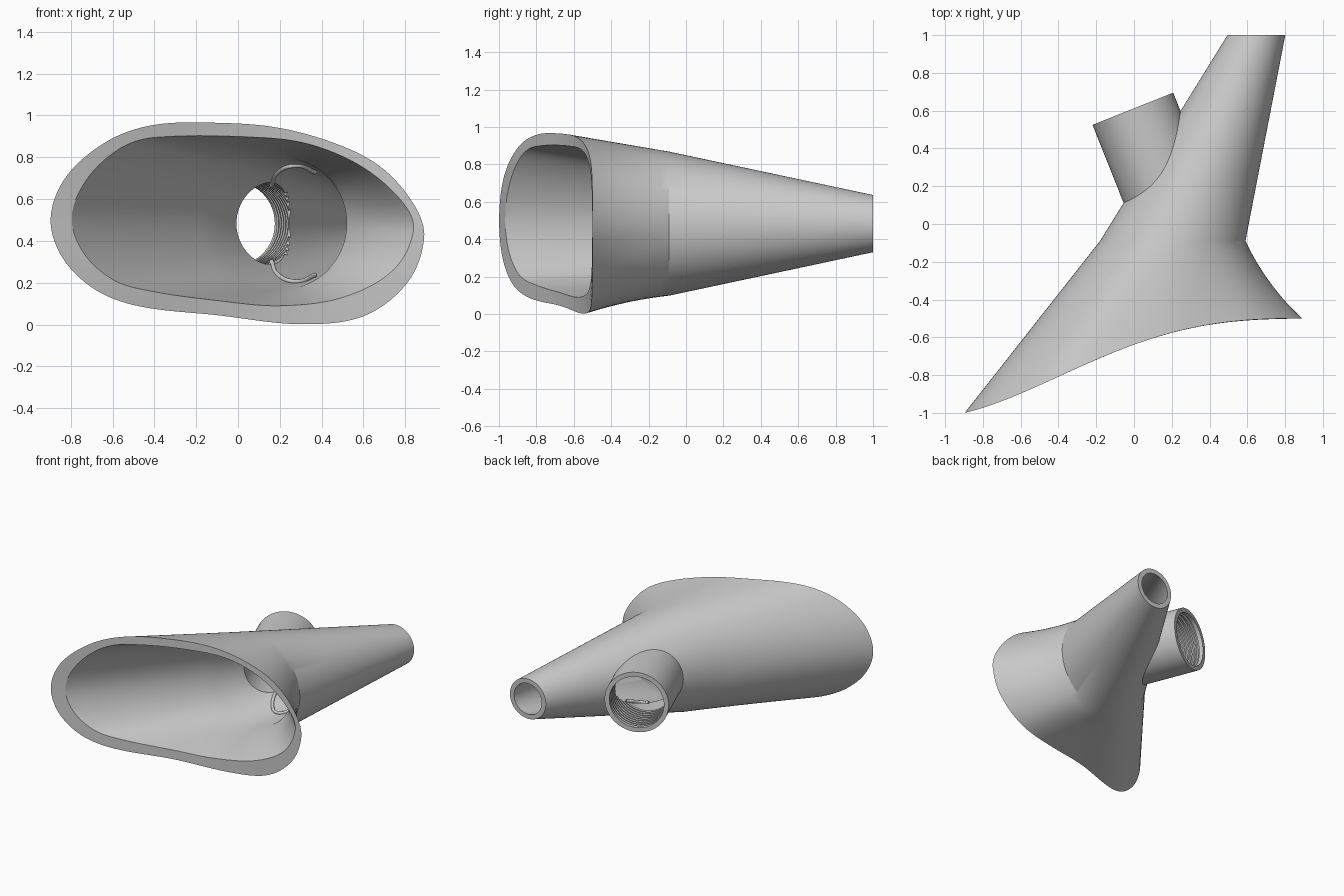
import bpy, bmesh
from math import sin, cos, atan2, pi, radians
from mathutils import Vector

if "Cube" in bpy.data.objects:
    bpy.data.objects.remove(bpy.data.objects["Cube"], do_unlink=True)

grey = bpy.data.materials.new("plain grey")
grey.use_nodes = True
GREY = (0.58, 0.58, 0.58, 1)
grey.diffuse_color = GREY
grey.node_tree.nodes["Principled BSDF"].inputs["Base Color"].default_value = GREY

SEAM_Y = -0.09      # where the flared mouth meets the cone
MID_Z = 0.483


def loft(name, rings):
    """Closed solid through equal-length rings, capped at both ends."""
    bm = bmesh.new()
    loops = [[bm.verts.new(p) for p in ring] for ring in rings]
    n = len(loops[0])
    for a, b in zip(loops, loops[1:]):
        for i in range(n):
            j = (i + 1) % n
            bm.faces.new((a[i], a[j], b[j], b[i]))
    bm.faces.new(loops[0])
    bm.faces.new(loops[-1])
    bmesh.ops.recalc_face_normals(bm, faces=bm.faces)
    mesh = bpy.data.meshes.new(name)
    bm.to_mesh(mesh)
    bm.free()
    mesh.materials.append(grey)
    obj = bpy.data.objects.new(name, mesh)
    bpy.context.collection.objects.link(obj)
    return obj


def boolean(obj, other, operation):
    mod = obj.modifiers.new(operation, "BOOLEAN")
    mod.operation, mod.solver, mod.object = operation, "EXACT", other
    bpy.context.view_layer.objects.active = obj
    bpy.ops.object.modifier_apply(modifier=mod.name)
    bpy.data.objects.remove(other, do_unlink=True)


def mouth_y(x):
    """Sweep of the mouth edge, from far left-front to the short side."""
    v = 1 - (x + 0.9) / 1.79
    return -0.5 - 0.5 * (0.3 * v**2 + 2.6 * v**3 - 1.9 * v**4)


def outline(points, steps=7):
    """Closed smooth curve through (x, z) points, laid on the mouth sweep."""
    pts = [Vector(p) for p in points]
    n = len(pts)
    result = []
    for i in range(n):
        a, b, c, d = (pts[(i + k) % n] for k in (-1, 0, 1, 2))
        # tangents scaled to the local span to avoid overshoot
        span = (c - b).length
        m0 = (c - a).normalized() * span
        m1 = (d - b).normalized() * span
        for k in range(steps):
            t = k / steps
            p = (b * (2*t**3 - 3*t**2 + 1) + m0 * (t**3 - 2*t**2 + t)
                 + c * (3*t**2 - 2*t**3) + m1 * (t**3 - t**2))
            result.append(Vector((p.x, mouth_y(p.x), p.y)))
    return result


def angles(rim):
    return [atan2((p.z - MID_Z) / 0.48, p.x / 0.9) for p in rim]


def cone_ring(rim, y, r_seam, r_end):
    t = (y - SEAM_Y) / (1 - SEAM_Y)
    r = r_seam + (r_end - r_seam) * t
    cx = 0.205 + 0.443 * t
    return [Vector((cx + r * cos(a), y, MID_Z + r * sin(a))) for a in angles(rim)]


def flare_ring(rim, t, r_seam, r_end):
    """Slightly curved blend from the mouth outline to the seam circle."""
    seam = cone_ring(rim, SEAM_Y, r_seam, r_end)
    ring = []
    for p, q, a in zip(rim, seam, angles(rim)):
        ctrl = (p + q) / 2 + Vector((-0.03, -0.04, 0)) * max(cos(a), 0)
        ring.append(p * (1 - t)**2 + ctrl * 2 * t * (1 - t) + q * t * t)
    return ring


def shrink(rim, f):
    return [Vector((p.x * f, mouth_y(p.x * f), MID_Z + (p.z - MID_Z) * f)) for p in rim]


outer_rim = outline([(0.89, 0.41), (0.85, 0.56), (0.7, 0.74), (0.5, 0.853), (0.2, 0.94),
                     (-0.1, 0.965), (-0.4, 0.955), (-0.62, 0.88), (-0.82, 0.71),
                     (-0.896, 0.51), (-0.84, 0.32), (-0.68, 0.165), (-0.47, 0.087),
                     (-0.1, 0.045), (0.3, 0.002), (0.6, 0.04), (0.81, 0.2)])
inner_rim = outline([(0.838, 0.45), (0.79, 0.58), (0.6, 0.75), (0.35, 0.86), (0.1, 0.895),
                     (-0.4, 0.895), (-0.57, 0.84), (-0.73, 0.69), (-0.8, 0.51),
                     (-0.74, 0.34), (-0.59, 0.21), (-0.4, 0.157), (-0.1, 0.115),
                     (0.2, 0.09), (0.5, 0.13), (0.74, 0.26)])
STEPS = [i / 10 for i in range(11)]
OUTER, INNER = (0.385, 0.153), (0.315, 0.118)

# body: flared mouth running into a tapered cone
body = loft("mouthpiece_body",
            [shrink(outer_rim, f) for f in (0.02, 0.4, 0.75)]
            + [flare_ring(outer_rim, t, *OUTER) for t in STEPS]
            + [cone_ring(outer_rim, y, *OUTER) for y in (0.25, 0.6, 1.0)])

# cavity cutter, extended past both openings
lead = flare_ring(inner_rim, -0.04, *INNER)
front = [Vector((p.x, -1.5, p.z)) for p in lead]
cavity = loft("cavity_cutter",
              [front, lead] + [flare_ring(inner_rim, t, *INNER) for t in STEPS]
              + [cone_ring(inner_rim, y, *INNER) for y in (0.25, 0.6, 1.06)])

# side tube, square to its own slanted axis
AXIS = Vector((0.37, -0.929, 0))
SIDE = Vector((0.929, 0.37, 0))
TUBE_END = Vector((-0.006, 0.61, MID_Z))


def tube_ring(s, r, n=64):
    return [TUBE_END + AXIS * s + SIDE * r * cos(a) + Vector((0, 0, r * sin(a)))
            for a in (2 * pi * i / n for i in range(n))]


tube = loft("side_tube", [tube_ring(s, 0.23) for s in (0, 0.48)])

# bore cutter with thread grooves
profile = [(-0.05, 0.196), (0.02, 0.196)]
for i in range(9):
    s = 0.03 + i * 0.03
    profile += [(s, 0.196), (s + 0.006, 0.211), (s + 0.014, 0.211), (s + 0.02, 0.196)]
profile += [(0.53, 0.196)]
bore = loft("bore_cutter", [tube_ring(s, r) for s, r in profile])

boolean(body, tube, "UNION")
boolean(body, cavity, "DIFFERENCE")
boolean(body, bore, "DIFFERENCE")

# small curved lips on the inner wall beside the bore
for label, sign in (("upper", 1), ("lower", -1)):
    curve = bpy.data.curves.new(label + "_inner_lip", "CURVE")
    curve.dimensions = "3D"
    curve.bevel_depth = 0.011
    curve.use_fill_caps = True
    spline = curve.splines.new("BEZIER")
    path = [(0.16, 0.25, 0.18), (0.19, 0.15, 0.245), (0.27, 0.09, 0.277), (0.37, 0.2, 0.245)]
    spline.bezier_points.add(len(path) - 1)
    for point, (x, y, dz) in zip(spline.bezier_points, path):
        point.co = (x, y, MID_Z + sign * dz)
        point.handle_left_type = point.handle_right_type = "AUTO"
    curve.materials.append(grey)
    lip = bpy.data.objects.new(label + "_inner_lip", curve)
    bpy.context.collection.objects.link(lip)

# smooth shading with crisp rims
bpy.ops.object.select_all(action="DESELECT")
body.select_set(True)
bpy.context.view_layer.objects.active = body
bpy.ops.object.shade_smooth_by_angle(angle=radians(25))
